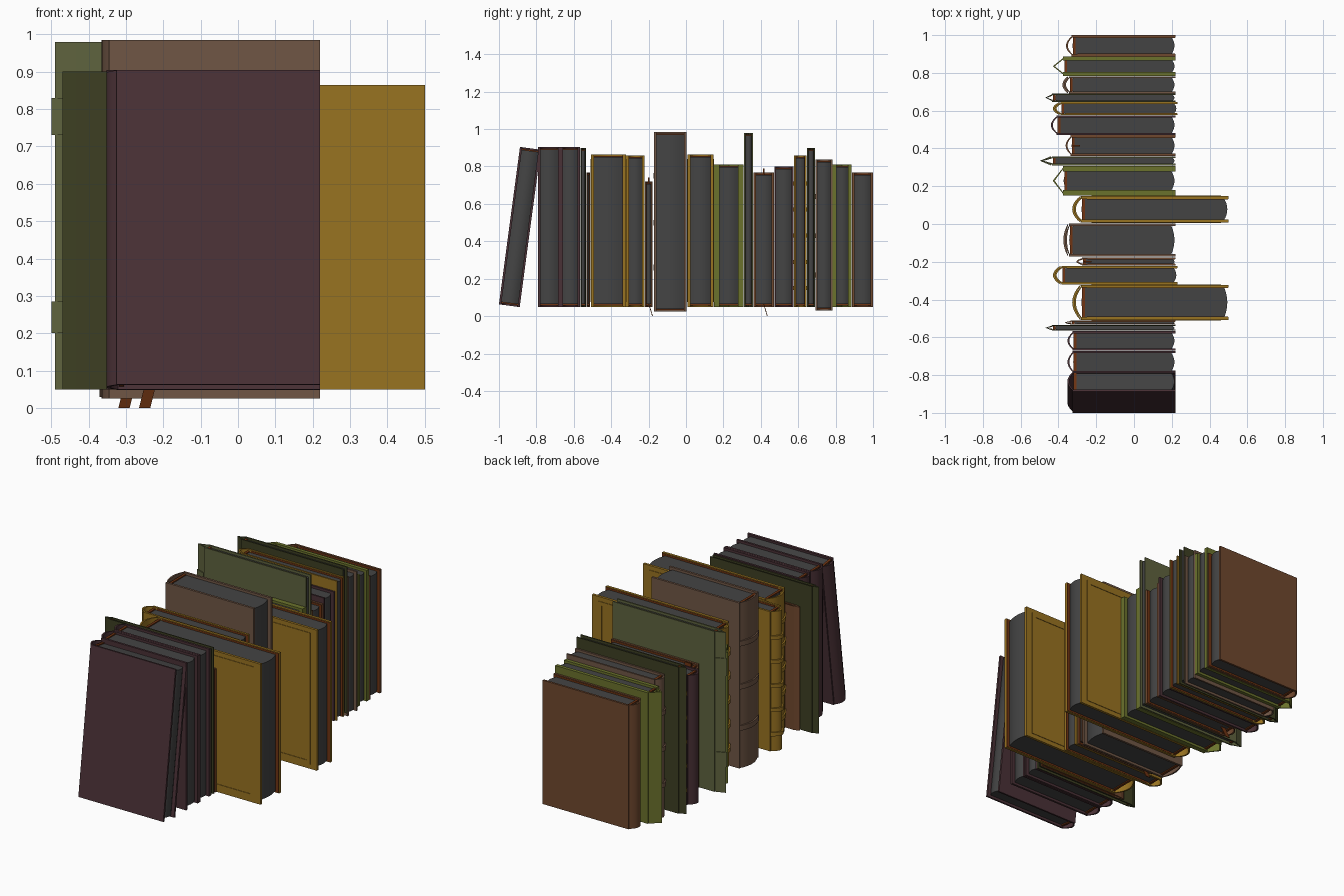
import bpy, bmesh, math
from mathutils import Matrix

if "Cube" in bpy.data.objects:
    bpy.data.objects.remove(bpy.data.objects["Cube"])


def material(name, rgb):
    lin = [c / 12.92 if c <= 0.04045 else ((c + 0.055) / 1.055) ** 2.4 for c in (v / 255 for v in rgb)]
    m = bpy.data.materials.new(name)
    m.diffuse_color = (*lin, 1)
    m.use_nodes = True
    m.node_tree.nodes["Principled BSDF"].inputs["Base Color"].default_value = m.diffuse_color
    return m


MATS = {
    'pages': material('charcoal pages', (68, 68, 68)),
    'maroon': material('dark maroon', (74, 49, 54)),
    'taupe': material('taupe leather', (112, 86, 69)),
    'gold': material('ochre gold', (153, 115, 33)),
    'dark_olive': material('dark olive', (61, 63, 34)),
    'grey_olive': material('grey olive', (95, 99, 62)),
    'olive': material('leaf olive', (107, 114, 44)),
    'brown': material('chestnut brown', (112, 72, 46)),
    'rust': material('rust', (112, 52, 18)),
}


def prism(bm, outline, z0, z1):
    """Extrude a closed xy outline between two heights."""
    lo = [bm.verts.new((x, y, z0)) for x, y in outline]
    hi = [bm.verts.new((x, y, z1)) for x, y in outline]
    bm.faces.new(lo)
    bm.faces.new(hi)
    n = len(lo)
    for i in range(n):
        bm.faces.new((lo[i], lo[(i + 1) % n], hi[(i + 1) % n], hi[i]))


def box(bm, x0, x1, y0, y1, z0, z1):
    prism(bm, [(x0, y0), (x1, y0), (x1, y1), (x0, y1)], z0, z1)


def finish(bm, name, mat, matrix):
    bmesh.ops.recalc_face_normals(bm, faces=bm.faces)
    me = bpy.data.meshes.new(name)
    bm.to_mesh(me)
    bm.free()
    me.transform(matrix)
    me.materials.append(MATS[mat])
    ob = bpy.data.objects.new(name, me)
    bpy.context.collection.objects.link(ob)
    bpy.ops.object.select_all(action='DESELECT')
    ob.select_set(True)
    bpy.context.view_layer.objects.active = ob
    bpy.ops.object.shade_smooth_by_angle(angle=math.radians(32))


def arc(x0, tip, y0, y1, pointed, n=10):
    """Points from y0 to y1, bulging from x0 out to tip."""
    pts = []
    for i in range(n + 1):
        t = i / n * 2 - 1
        bulge = 1 - abs(t) if pointed else 1 - t * t
        pts.append((x0 + (tip - x0) * bulge, (y0 + y1) / 2 + t * (y1 - y0) / 2))
    return pts


def shell(x0, tip, y0, y1, pointed, t):
    """Hollow spine strip of thickness t."""
    outer = arc(x0, tip, y0, y1, pointed)
    inner = arc(x0, tip + t, y0 + t * 0.8, y1 - t * 0.8, pointed)
    return outer + inner[::-1]


def book(name, y0, y1, z0, z1, tip, hinge, end, mat, board=0.012, pointed=False,
         bands=(), frame=False, ribbon=None, lean=0.0):
    mtx = Matrix.Identity(4)
    if lean:
        p = Matrix.Translation((0, y0, z0))
        mtx = p @ Matrix.Rotation(-lean, 4, 'X') @ p.inverted()

    # cover boards and the hollow spine
    bm = bmesh.new()
    box(bm, hinge, end, y0, y0 + board, z0, z1)
    box(bm, hinge, end, y1 - board, y1, z0, z1)
    g = min(0.004, board * 0.3)
    prism(bm, shell(hinge + 0.004, tip, y0 + g, y1 - g, pointed, 0.010), z0, z1)
    finish(bm, name + '_cover', mat, mtx)

    # page block, bulging at the spine and slightly at the fore edge
    bm = bmesh.new()
    a, b = y0 + board, y1 - board
    bulge = min(0.02, (b - a) * 0.2)
    back = arc(hinge + 0.022, hinge + 0.022 - bulge, a, b, False, 8)
    fore = arc(end - 0.012 - bulge * 0.5, end - 0.006, a, b, False, 8)
    prism(bm, back + fore[::-1], z0 + 0.014, z1 - 0.014)
    finish(bm, name + '_pages', 'pages', mtx)

    # raised bands on the spine
    if bands:
        bm = bmesh.new()
        for c, h in bands:
            prism(bm, shell(hinge - 0.004, tip - 0.009, y0 - 0.001, y1 + 0.001, pointed, 0.012), c - h / 2, c + h / 2)
        finish(bm, name + '_spine_bands', mat, mtx)

    # head and tail bands at the spine end of the pages
    bm = bmesh.new()
    for z in (z0 + 0.008, z1 - 0.015):
        box(bm, hinge + 0.006, hinge + 0.02, a, b, z, z + 0.007)
    finish(bm, name + '_headbands', 'rust', mtx)

    # rust endpaper lining
    if mat in ('gold', 'brown'):
        bm = bmesh.new()
        for y in (a, b - 0.002):
            box(bm, hinge + 0.03, end - 0.002, y, y + 0.002, z0 + 0.004, z1 - 0.004)
        finish(bm, name + '_lining', 'rust', mtx)

    # tooled double frame on both boards
    if frame:
        bm = bmesh.new()
        for ya, yb in ((y0 - 0.003, y0 + 0.002), (y1 - 0.002, y1 + 0.003)):
            x0, x1, w = hinge + 0.055, end - 0.04, 0.024
            za, zb, v = z0 + 0.026, z1 - 0.026, 0.021
            box(bm, x0, x0 + w, ya, yb, za, zb)
            box(bm, x1 - w, x1, ya, yb, za, zb)
            box(bm, x0 + w, x1 - w, ya, yb, za, za + v)
            box(bm, x0 + w, x1 - w, ya, yb, zb - v, zb)
        finish(bm, name + '_tooled_frame', mat, mtx)

    # bookmark ribbon: slanted tail below, small loop above
    if ribbon is not None:
        bm = bmesh.new()
        y = (y0 + y1) / 2
        box(bm, ribbon, ribbon + 0.03, y - 0.002, y + 0.002, 0, z0 + 0.02)
        for vert in bm.verts:
            vert.co.x += vert.co.z * 0.25
            vert.co.y += 0.02 - vert.co.z * 0.3
        box(bm, hinge + 0.01, hinge + 0.05, y - 0.004, y + 0.004, z1 - 0.016, z1 + 0.02)
        finish(bm, name + '_ribbon', 'rust', mtx)


E = 0.22
FIVE = [(0.15 + 0.14 * i, 0.022) for i in range(5)]

# the row, front to back
book('leaning_maroon_book', -1.0, -0.888, 0.063, 0.912, -0.352, -0.325, E, 'maroon', lean=math.radians(7.6))
book('maroon_book_a', -0.79, -0.672, 0.05, 0.905, -0.352, -0.325, E, 'maroon')
book('maroon_book_b', -0.67, -0.567, 0.05, 0.905, -0.352, -0.325, E, 'maroon')
book('dark_olive_book_a', -0.565, -0.535, 0.05, 0.90, -0.47, -0.435, E, 'dark_olive', 0.006, True)
book('thin_brown_book', -0.533, -0.512, 0.05, 0.768, -0.365, -0.335, E, 'brown', 0.004)
book('wide_gold_book_a', -0.508, -0.322, 0.05, 0.865, -0.318, -0.28, 0.5, 'gold', 0.015, frame=True, bands=FIVE)
book('gold_book_a', -0.32, -0.222, 0.05, 0.86, -0.42, -0.385, 0.23, 'gold', 0.012, bands=FIVE)
book('small_brown_book', -0.22, -0.178, 0.05, 0.72, -0.305, -0.275, E, 'brown', 0.008, ribbon=-0.265)
book('large_taupe_book', -0.172, 0.002, 0.025, 0.985, -0.365, -0.345, E, 'taupe', 0.013,
     bands=[(0.26, 0.03), (0.50, 0.03), (0.75, 0.03)])
book('wide_gold_book_b', 0.008, 0.148, 0.05, 0.865, -0.318, -0.28, 0.5, 'gold', 0.015, frame=True, bands=FIVE)
book('olive_book_a', 0.15, 0.308, 0.05, 0.81, -0.43, -0.375, E, 'olive', 0.03, True)
book('tall_grey_olive_book', 0.311, 0.358, 0.05, 0.98, -0.49, -0.435, E, 'grey_olive', 0.008, True,
     bands=[(0.243, 0.084), (0.78, 0.1)])
book('brown_book_a', 0.36, 0.47, 0.05, 0.768, -0.362, -0.335, E, 'brown', 0.012, ribbon=-0.32)
book('maroon_book_c', 0.472, 0.575, 0.05, 0.80, -0.44, -0.41, E, 'maroon', 0.010)
book('gold_book_b', 0.577, 0.645, 0.05, 0.86, -0.42, -0.39, 0.23, 'gold', 0.009, bands=FIVE)
book('dark_olive_book_b', 0.647, 0.69, 0.05, 0.90, -0.47, -0.435, E, 'dark_olive', 0.007, True)
book('taupe_book', 0.692, 0.782, 0.03, 0.838, -0.37, -0.345, E, 'taupe', 0.010,
     bands=[(0.22, 0.026), (0.43, 0.026), (0.64, 0.026)])
book('olive_book_b', 0.784, 0.886, 0.05, 0.81, -0.43, -0.375, E, 'olive', 0.02, True)
book('brown_book_b', 0.888, 1.0, 0.05, 0.768, -0.36, -0.33, E, 'brown', 0.012)
